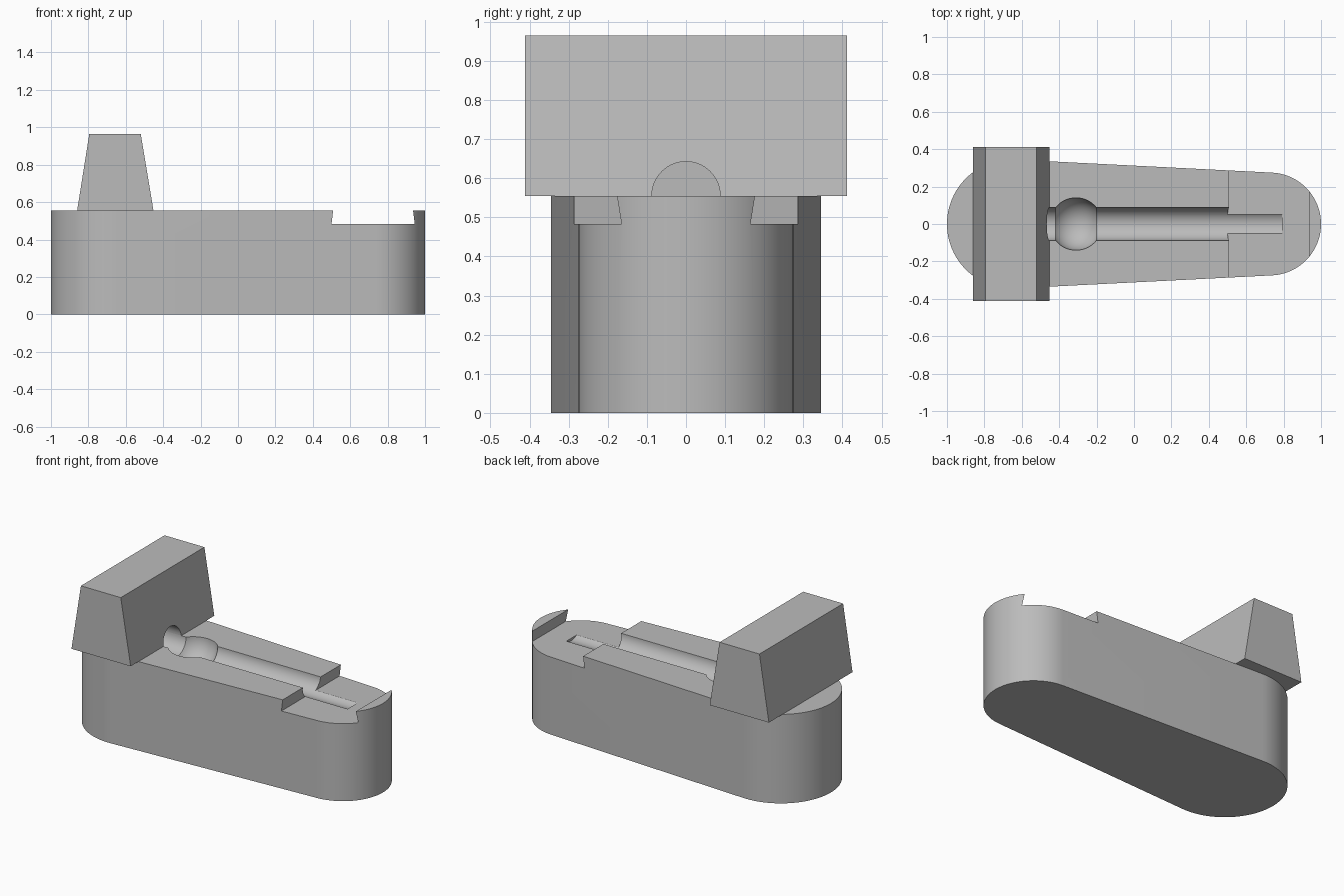
import bpy, bmesh
from math import sin, cos, pi, acos, sqrt
from mathutils import Matrix, Vector

if "Cube" in bpy.data.objects:
    bpy.data.objects.remove(bpy.data.objects["Cube"])

DECK = 0.555      # height of the body's top face
GREY = (0.5, 0.5, 0.5, 1)

grey = bpy.data.materials.new("grey")
grey.use_nodes = True
grey.diffuse_color = GREY
grey.node_tree.nodes["Principled BSDF"].inputs["Base Color"].default_value = GREY


def finish(bm, name):
    bmesh.ops.recalc_face_normals(bm, faces=bm.faces)
    mesh = bpy.data.meshes.new(name)
    bm.to_mesh(mesh)
    bm.free()
    mesh.materials.append(grey)
    ob = bpy.data.objects.new(name, mesh)
    bpy.context.collection.objects.link(ob)
    return ob


def prism(name, points, push):
    """Extrude a closed outline along the push vector."""
    bm = bmesh.new()
    face = bm.faces.new([bm.verts.new(p) for p in points])
    out = bmesh.ops.extrude_face_region(bm, geom=[face])
    moved = [v for v in out["geom"] if isinstance(v, bmesh.types.BMVert)]
    bmesh.ops.translate(bm, verts=moved, vec=Vector(push))
    return finish(bm, name)


def side_prism(name, profile, half_width):
    return prism(name, [(x, -half_width, z) for x, z in profile], (0, 2 * half_width, 0))


def lathe_x(name, profile, steps=64):
    """Turn (x, radius) points around the lengthwise axis at deck height."""
    bm = bmesh.new()
    rings = []
    for x, r in profile:
        rings.append([bm.verts.new((x, r * cos(2 * pi * i / steps), DECK + r * sin(2 * pi * i / steps)))
                      for i in range(steps)])
    for a, b in zip(rings, rings[1:]):
        for i in range(steps):
            j = (i + 1) % steps
            bm.faces.new((a[i], a[j], b[j], b[i]))
    bm.faces.new(rings[0])
    bm.faces.new(rings[-1])
    return finish(bm, name)


def cut(target, cutter):
    mod = target.modifiers.new("cut", 'BOOLEAN')
    mod.operation, mod.solver, mod.object = 'DIFFERENCE', 'EXACT', cutter
    bpy.context.view_layer.objects.active = target
    bpy.ops.object.modifier_apply(modifier=mod.name)


# Body: tapered outline around a large and a small round end
big, small = 0.345, 0.275
x_big, x_small = big - 1, 1 - small
tangent = acos((big - small) / (x_small - x_big))
N = 48
outline = []
for i in range(N + 1):
    a = -tangent + 2 * tangent * i / N
    outline.append((x_small + small * cos(a), small * sin(a), 0))
for i in range(N + 1):
    a = tangent + (2 * pi - 2 * tangent) * i / N
    outline.append((x_big + big * cos(a), big * sin(a), 0))
body = prism("body", outline, (0, 0, DECK))

# Overhanging cross block with sloping faces
block = side_prism("cross_block", [(-0.86, DECK), (-0.452, DECK), (-0.52, 0.965), (-0.795, 0.965)], 0.412)

# Undercut slot across the narrow end
slot = side_prism("slot_cutter", [(0.5, 0.483), (0.945, 0.483), (0.925, 0.643), (0.519, 0.643)], 0.5)

# Lengthwise round groove with a ball seat
rod, ball, x_ball = 0.0875, 0.14, -0.31
start = acos(sqrt(ball ** 2 - rod ** 2) / ball)
profile = [(-0.66, rod)]
for i in range(25):
    a = pi - start - (pi - 2 * start) * i / 24
    profile.append((x_ball + ball * cos(a), ball * sin(a)))
profile.append((0.79, rod))
groove = lathe_x("groove_cutter", profile)

cut(body, slot)
cut(body, groove)
cut(block, groove)

for helper in (slot, groove):
    bpy.data.objects.remove(helper)

bpy.ops.object.select_all(action='DESELECT')
for ob in (body, block):
    ob.select_set(True)
bpy.context.view_layer.objects.active = body
bpy.ops.object.shade_smooth_by_angle(angle=0.5)
